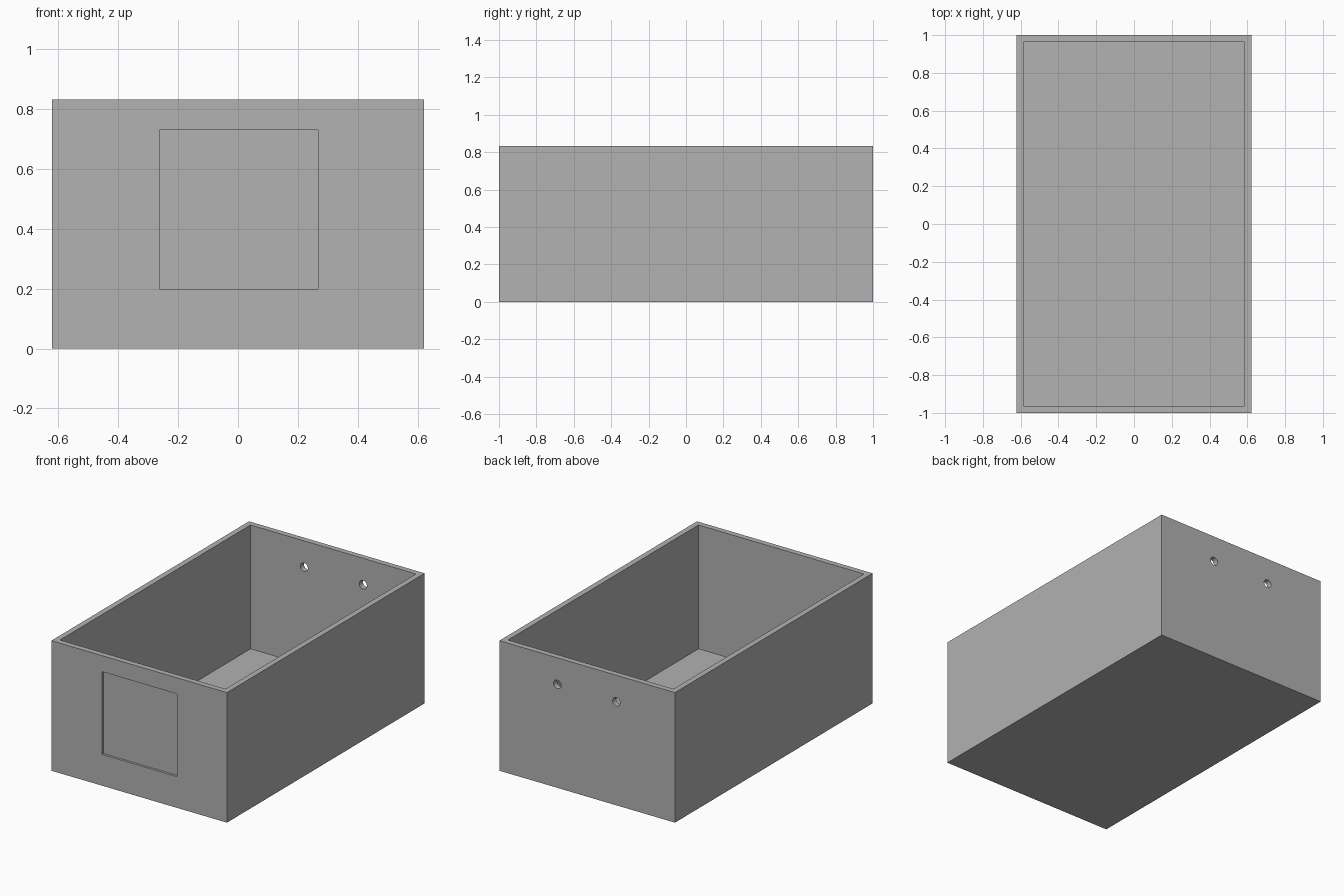
import bpy
import math

default = bpy.data.objects.get("Cube")
if default:
    bpy.data.objects.remove(default, do_unlink=True)

W, L, H = 1.244, 2.0, 0.833      # outer size
WALL, FLOOR = 0.036, 0.04        # thicknesses
RECESS = 0.015                   # depth of the front panel recess

grey = bpy.data.materials.new("plain grey")
grey.use_nodes = True
colour = (0.445, 0.445, 0.445, 1)
grey.diffuse_color = colour
grey.node_tree.nodes["Principled BSDF"].inputs["Base Color"].default_value = colour


def block(name, size, centre):
    bpy.ops.mesh.primitive_cube_add(size=1, location=centre)
    ob = bpy.context.object
    ob.name = name
    ob.scale = size
    bpy.ops.object.transform_apply(location=True, rotation=True, scale=True)
    ob.data.materials.append(grey)
    return ob


def cut(target, cutter):
    mod = target.modifiers.new("cut", 'BOOLEAN')
    mod.operation = 'DIFFERENCE'
    mod.solver = 'EXACT'
    mod.object = cutter
    bpy.ops.object.select_all(action='DESELECT')
    target.select_set(True)
    bpy.context.view_layer.objects.active = target
    bpy.ops.object.modifier_apply(modifier=mod.name)
    bpy.data.objects.remove(cutter, do_unlink=True)


# Open box body
box = block("open_box", (W, L, H), (0, 0, H / 2))
cut(box, block("cavity_cutter", (W - 2 * WALL, L - 2 * WALL, H),
               (0, 0, FLOOR + H / 2)))

# Shallow square recess in the front wall
cut(box, block("recess_cutter", (0.53, 2 * RECESS, 0.53), (0.002, -L / 2, 0.465)))

# Two round holes through the back wall
for x in (-0.207, 0.211):
    bpy.ops.mesh.primitive_cylinder_add(vertices=32, radius=0.027, depth=0.2,
                                        location=(x, L / 2 - WALL / 2, 0.663),
                                        rotation=(math.pi / 2, 0, 0))
    hole = bpy.context.object
    hole.name = "hole_cutter"
    hole.data.materials.append(grey)
    cut(box, hole)

bpy.ops.object.select_all(action='DESELECT')
box.select_set(True)
bpy.context.view_layer.objects.active = box
bpy.ops.object.shade_smooth_by_angle(angle=math.radians(30))
